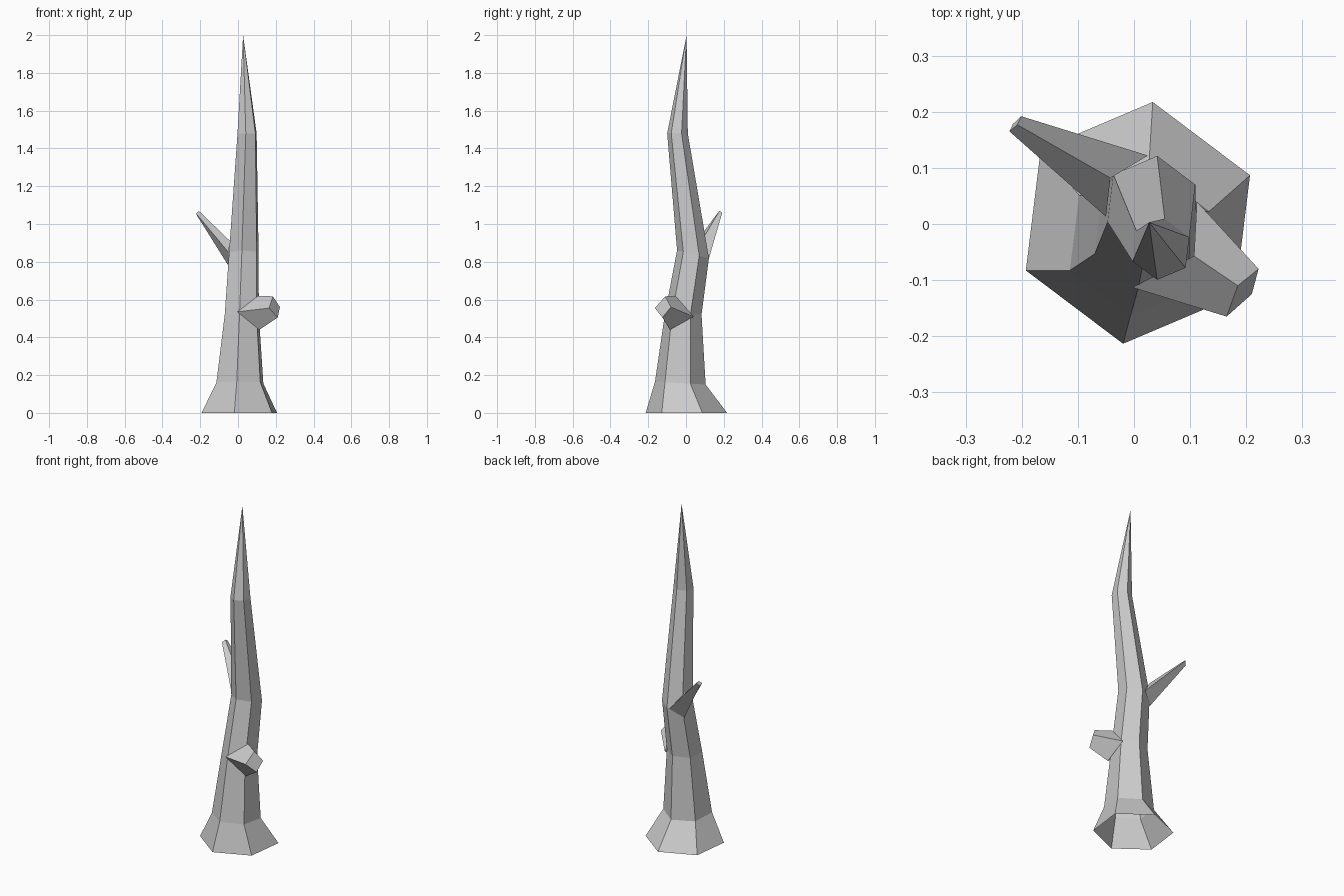
import bpy
from math import sin, cos, radians

cube = bpy.data.objects.get("Cube")
if cube:
    bpy.data.objects.remove(cube, do_unlink=True)

# Single bark colour
bark = bpy.data.materials.new("grey_bark")
bark.use_nodes = True
colour = (0.6, 0.6, 0.6, 1)
bark.diffuse_color = colour
bark.node_tree.nodes["Principled BSDF"].inputs["Base Color"].default_value = colour


def loft(name, rings, cap=False, tip=None):
    """Join equal-sized rings with flat faces, ending in a cap or a point."""
    n = len(rings[0])
    verts = [p for ring in rings for p in ring]
    faces = []
    for r in range(len(rings) - 1):
        for i in range(n):
            j = (i + 1) % n
            faces.append((r * n + i, r * n + j, (r + 1) * n + j, (r + 1) * n + i))
    last = (len(rings) - 1) * n
    if cap:
        faces.append(tuple(range(last, last + n)))
    if tip:
        verts.append(tip)
        faces += [(last + i, last + (i + 1) % n, len(verts) - 1) for i in range(n)]
    mesh = bpy.data.meshes.new(name)
    mesh.from_pydata(verts, [], faces)
    mesh.materials.append(bark)
    mesh.update()
    obj = bpy.data.objects.new(name, mesh)
    bpy.context.collection.objects.link(obj)
    return obj


def hexagon(x, y, z, radius, tilt=0):
    """Six-sided trunk section whose height slopes along y."""
    ring = []
    for k in range(6):
        a = radians(23 + 60 * k)
        dy = radius * sin(a)
        ring.append((x + radius * cos(a), y + dy, z + tilt * dy))
    return ring


# Crooked trunk, flared and open at the foot, pointed at the top
loft("trunk", [
    hexagon(0.007, 0.002, 0, 0.217),
    hexagon(0.01, -0.03, 0.158, 0.135, -0.06),
    hexagon(0.02, -0.015, 0.52, 0.098),
    hexagon(0.031, 0.037, 0.84, 0.085, -0.25),
    hexagon(0.048, -0.045, 1.48, 0.055),
], tip=(0.027, 0.003, 2.0))

# Sawn-off stub, wrapped around the front left corner of the trunk
loft("branch_stub", [
    [(-0.003, -0.113, 0.535), (0.113, -0.085, 0.44),
     (0.112, 0.04, 0.51), (0.107, -0.057, 0.62)],
    [(0.165, -0.165, 0.555), (0.21, -0.125, 0.505),
     (0.222, -0.08, 0.56), (0.185, -0.11, 0.617)],
], cap=True)

# Thin rising branch at the back right
loft("thin_branch", [
    [(-0.05, 0.013, 0.85), (-0.045, 0.082, 0.77),
     (0.025, 0.122, 0.82), (-0.042, 0.082, 0.91)],
    [(-0.222, 0.165, 1.055), (-0.216, 0.178, 1.043),
     (-0.201, 0.192, 1.06), (-0.208, 0.177, 1.07)],
], cap=True)
